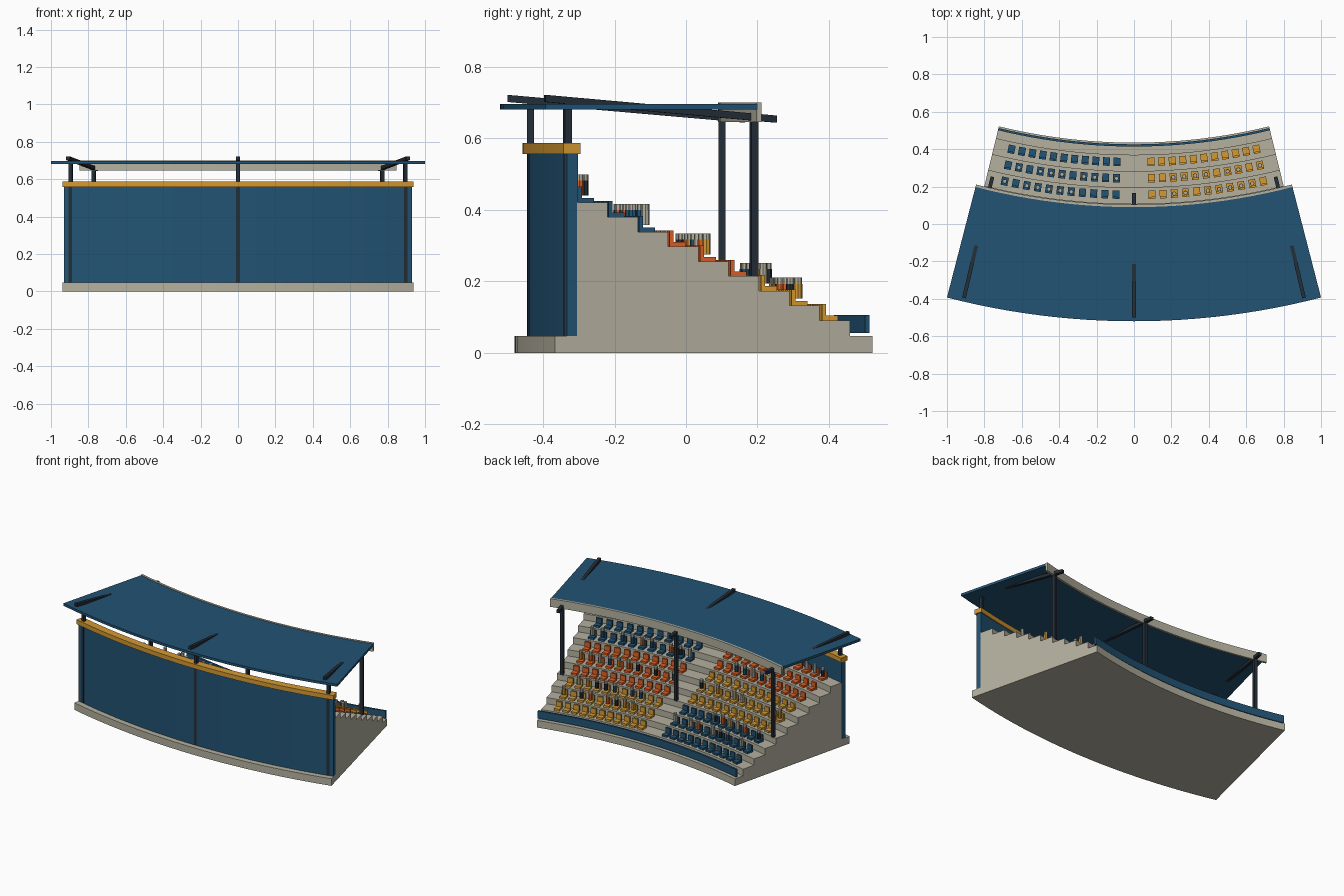
import bpy, bmesh, math, random
from mathutils import Matrix

random.seed(4)
CY = 3.48                      # centre of the curve, in y
END = math.radians(13.72)      # half angle of the stand
ROWS, R0, TREAD, Z0, RISE = 9, 3.11, 0.0873, 0.091, 0.0412

if "Cube" in bpy.data.objects:
    bpy.data.objects.remove(bpy.data.objects["Cube"])


def material(name, colour):
    m = bpy.data.materials.new(name)
    m.use_nodes = True
    m.diffuse_color = (*colour, 1)
    m.node_tree.nodes["Principled BSDF"].inputs["Base Color"].default_value = (*colour, 1)
    return m


concrete = material("concrete", (0.46, 0.44, 0.35))
blue = material("blue", (0.016, 0.087, 0.175))
yellow = material("yellow", (0.66, 0.32, 0.033))
orange = material("orange", (0.72, 0.115, 0.018))
dark = material("dark_steel", (0.017, 0.026, 0.038))


def polar(r, a, z, t=0):
    """Point at radius r and angle a, moved t along the tangent."""
    return (r * math.sin(a) + t * math.cos(a),
            CY - r * math.cos(a) + t * math.sin(a), z)


def loft(bm, rings):
    """Closed solid through matching rings of points."""
    rings = [[bm.verts.new(p) for p in ring] for ring in rings]
    for a, b in zip(rings, rings[1:]):
        for i in range(len(a)):
            j = (i + 1) % len(a)
            bm.faces.new((a[i], a[j], b[j], b[i]))
    bm.faces.new(rings[0])
    bm.faces.new(rings[-1][::-1])


def prism(bm, profile, angle, width):
    """Radial profile given straight thickness across the tangent."""
    loft(bm, [[polar(r, angle, z, t) for r, z in profile]
              for t in (-width / 2, width / 2)])


def rect(r0, r1, z0, z1):
    return [(r0, z0), (r1, z0), (r1, z1), (r0, z1)]


def finish(name, bm, mat, smooth=False):
    bmesh.ops.recalc_face_normals(bm, faces=bm.faces)
    mesh = bpy.data.meshes.new(name)
    bm.to_mesh(mesh)
    bm.free()
    mesh.materials.append(mat)
    obj = bpy.data.objects.new(name, mesh)
    bpy.context.collection.objects.link(obj)
    if smooth:
        bpy.ops.object.select_all(action="DESELECT")
        obj.select_set(True)
        bpy.context.view_layer.objects.active = obj
        bpy.ops.object.shade_smooth_by_angle(angle=math.radians(30))
    return obj


def sweep(name, profile, mat, half=END, n=24):
    """Profile swept along the curve of the stand."""
    bm = bmesh.new()
    angles = [half * (2 * i / n - 1) for i in range(n + 1)]
    loft(bm, [[polar(r, a, z) for r, z in profile] for a in angles])
    finish(name, bm, mat, True)


# Curved shell: base, terraces, walls and roof
sweep("base_slab", rect(3.045, 3.96, 0, 0.047), concrete)
steps = [(R0 + ROWS * TREAD, 0.046), (R0, 0.046)]
for i in range(ROWS):
    steps += [(R0 + i * TREAD, Z0 + i * RISE), (R0 + (i + 1) * TREAD, Z0 + i * RISE)]
sweep("terrace_steps", steps, concrete)
sweep("outer_wall", rect(3.893, 3.925, 0.046, 0.56), blue)
sweep("wall_cap", rect(3.887, 3.937, 0.557, 0.587), yellow, math.radians(13.8))
sweep("pitch_barrier", rect(3.054, 3.066, 0.056, 0.106), blue)
ROOF = math.asin(0.25)
sweep("roof", rect(3.388, 4.0, 0.681, 0.697), blue, ROOF)
sweep("roof_fascia", rect(3.376, 3.39, 0.646, 0.70), concrete, ROOF)

# Steel frames: two posts and a sloping beam each
for label, deg in (("right", -13.2), ("middle", 0), ("left", 13.2)):
    a = math.radians(deg)
    for part, profile in (
            ("wall_post", rect(3.905, 3.925, 0.037, 0.70)),
            ("front_post", rect(3.369, 3.389, 0.21, 0.66)),
            ("roof_beam", [(3.315, 0.644), (3.98, 0.702), (3.98, 0.722), (3.315, 0.664)])):
        bm = bmesh.new()
        prism(bm, profile, a, 0.02)
        finish(f"{label}_{part}", bm, dark)

# Seats: three tiers of three rows on each side of the aisle
SEATS = [math.radians(1.65 + 1.035 * i) for i in range(11)]
TIERS = {"left": (1, (yellow, orange, blue)), "right": (-1, (blue, yellow, orange))}
for side, (sign, colours) in TIERS.items():
    for tier, mat in enumerate(colours):
        bm = bmesh.new()
        for row in range(tier * 3, tier * 3 + 3):
            r, z = R0 + row * TREAD, Z0 + row * RISE
            chair = [(r + 0.017, z), (r + 0.062, z), (r + 0.062, z + 0.045),
                     (r + 0.051, z + 0.045), (r + 0.051, z + 0.013), (r + 0.017, z + 0.013)]
            for a in SEATS:
                prism(bm, chair, sign * a, 0.037)
        finish(f"{side}_seats_{('lower', 'middle', 'upper')[tier]}", bm, mat)


# Spectators: faceted bodies and heads on some rows
def drum(bm, r, a, radius, z0, z1):
    x, y, z = polar(r, a, (z0 + z1) / 2)
    bmesh.ops.create_cone(bm, cap_ends=True, segments=8, radius1=radius, radius2=radius,
                          depth=z1 - z0, matrix=Matrix.Translation((x, y, z)))


shirts = [concrete, blue, yellow, orange, dark]
bodies = [bmesh.new() for s in shirts]
heads = bmesh.new()
for row in (1, 2, 4, 6, 8):
    r, z = R0 + row * TREAD + 0.04, Z0 + row * RISE
    for sign in (-1, 1):
        for a in SEATS:
            if random.random() < 0.5:
                drum(random.choice(bodies), r, sign * a, 0.012, z + 0.02, z + 0.061)
                drum(heads, r, sign * a, 0.011, z + 0.061, z + 0.078)
for bm, mat in zip(bodies, shirts):
    finish(f"spectator_bodies_{mat.name}", bm, mat)
finish("spectator_heads", heads, concrete)
